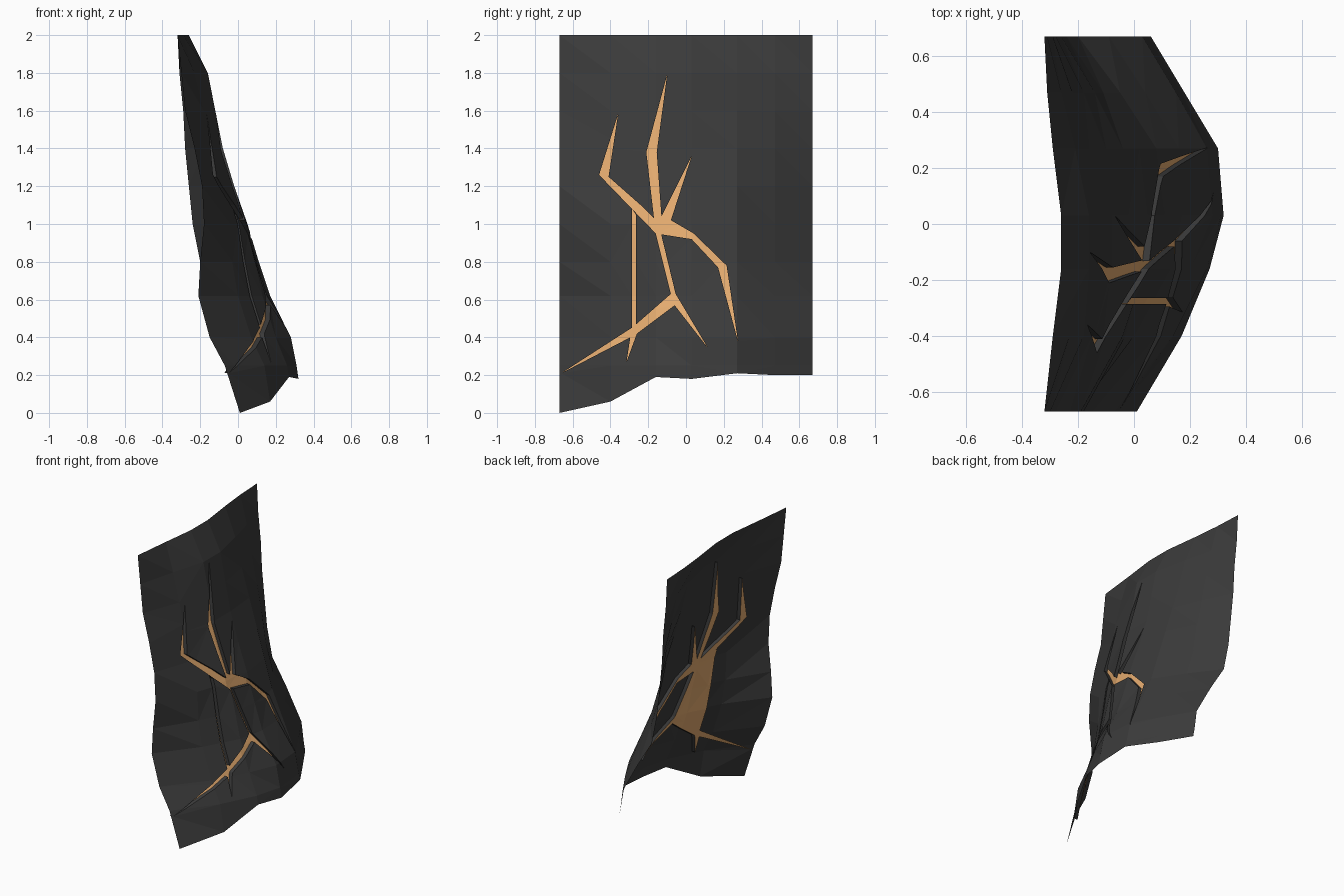
import bpy
import bmesh
from mathutils import Vector
from mathutils.geometry import delaunay_2d_cdt

cube = bpy.data.objects.get("Cube")
if cube:
    bpy.data.objects.remove(cube, do_unlink=True)


def make_material(name, colour):
    material = bpy.data.materials.new(name)
    material.use_nodes = True
    material.diffuse_color = colour
    material.node_tree.nodes["Principled BSDF"].inputs["Base Color"].default_value = colour
    return material


dark_rock = make_material("dark rock", (0.043, 0.043, 0.043, 1))
glowing_orange = make_material("glowing orange", (0.78, 0.41, 0.16, 1))

# Bent sheet: vertical profiles (x at each height) spaced along the depth
levels = [0.25, 0.4, 0.62, 0.8, 1, 1.2, 1.4, 1.6, 1.8, 2]
profiles = [  # depth y, bottom height, x values from bottom to top
    (-0.67, 0, [0.01, -0.07, -0.15, -0.21, -0.2, -0.18, -0.19, -0.23, -0.28, -0.3, -0.32]),
    (-0.4, 0.06, [0.17, 0.14, 0.07, 0, -0.03, -0.04, -0.1, -0.14, -0.18, -0.23, -0.29]),
    (-0.16, 0.19, [0.27, 0.26, 0.2, 0.13, 0.09, 0.04, -0.02, -0.08, -0.12, -0.16, -0.26]),
    (0.03, 0.18, [0.32, 0.31, 0.28, 0.17, 0.11, 0.05, -0.02, -0.08, -0.12, -0.16, -0.26]),
    (0.27, 0.21, [0.3, 0.29, 0.26, 0.16, 0.08, 0.02, -0.04, -0.1, -0.16, -0.21, -0.29]),
    (0.47, 0.2, [0.18, 0.17, 0.15, 0.04, -0.05, -0.11, -0.14, -0.18, -0.22, -0.26, -0.31]),
    (0.67, 0.2, [0.06, 0.05, 0.03, -0.09, -0.2, -0.24, -0.26, -0.28, -0.29, -0.31, -0.32]),
]

# Crack branches, outlined in (y, z)
branches = {
    "upper_front": [(-0.36, 1.58), (-0.46, 1.26), (-0.16, 0.95), (-0.15, 1.01),
                    (-0.24, 1.1), (-0.41, 1.25)],
    "upper_middle": [(-0.1, 1.79), (-0.21, 1.38), (-0.16, 0.95), (-0.13, 1.04), (-0.155, 1.38)],
    "upper_back": [(0.03, 1.36), (-0.14, 1.02), (-0.16, 0.95), (-0.08, 1.02)],
    "lower_back": [(-0.08, 1.02), (-0.16, 0.95), (0.03, 0.92), (0.17, 0.77),
                   (0.275, 0.38), (0.215, 0.78), (0.04, 0.95)],
    "centre": [(-0.16, 0.95), (-0.08, 0.63), (-0.055, 0.63), (-0.135, 0.96)],
    "lower_middle": [(-0.08, 0.63), (-0.28, 0.455), (-0.26, 0.42), (-0.06, 0.57),
                     (0.115, 0.345), (-0.055, 0.63)],
    "front_link": [(-0.285, 1.08), (-0.285, 0.45), (-0.265, 0.45), (-0.265, 1.05)],
    "lower_front": [(-0.66, 0.21), (-0.295, 0.4), (-0.315, 0.27), (-0.26, 0.42),
                    (-0.28, 0.455)],
}
# Rock plate enclosed by the branches
island = [(-0.275, 1.08), (-0.275, 0.45), (-0.07, 0.63), (-0.15, 0.95)]
CRACK_DEPTH = 0.025


def along_profile(profile, z):
    heights = [profile[1]] + levels
    for i in range(len(levels)):
        if z <= heights[i + 1] or i == len(levels) - 1:
            t = (z - heights[i]) / (heights[i + 1] - heights[i])
            return profile[2][i] + t * (profile[2][i + 1] - profile[2][i])


def sheet_x(y, z):
    for a, b in zip(profiles, profiles[1:]):
        if y <= b[0] or b is profiles[-1]:
            t = (y - a[0]) / (b[0] - a[0])
            return (1 - t) * along_profile(a, z) + t * along_profile(b, z)


# Lay out the sheet panels and the crack outlines in one flat pattern
points, faces = [], []


def add_outline(outline):
    area = sum(p[0] * q[1] - q[0] * p[1] for p, q in zip(outline, outline[1:] + outline[:1]))
    ordered = outline if area > 0 else outline[::-1]
    start = len(points)
    points.extend(Vector(p) for p in ordered)
    faces.append(list(range(start, len(points))))


for a, b in zip(profiles, profiles[1:]):
    za, zb = [a[1]] + levels, [b[1]] + levels
    for i in range(len(levels)):
        add_outline([(a[0], za[i]), (b[0], zb[i]), (b[0], zb[i + 1]), (a[0], za[i + 1])])
first_branch = len(faces)
for outline in branches.values():
    add_outline(outline)
island_index = len(faces)
add_outline(island)

flat, _, triangles, _, _, sources = delaunay_2d_cdt(points, [], faces, 1, 0.0001, True)

# Raise the pattern into the sheet, with the cracks sunk behind it
rock, glow = bmesh.new(), bmesh.new()
front = [rock.verts.new((sheet_x(p.x, p.y), p.x, p.y)) for p in flat]
floor = [glow.verts.new(v.co - Vector((CRACK_DEPTH, 0, 0))) for v in front]
crack_edges = {}
for tri, source in zip(triangles, sources):
    in_crack = any(first_branch <= s < island_index for s in source)
    if in_crack or island_index in source:
        glow.faces.new([floor[i] for i in tri])
    if in_crack:
        for i, j in zip(tri, tri[1:] + tri[:1]):
            key = (min(i, j), max(i, j))
            crack_edges.setdefault(key, []).append((i, j))
    elif source:
        rock.faces.new([front[i] for i in tri])

# Dark side walls around every crack
back = {}
for uses in crack_edges.values():
    if len(uses) == 1:
        i, j = uses[0]
        for k in (i, j):
            if k not in back:
                back[k] = rock.verts.new(floor[k].co)
        rock.faces.new([front[j], front[i], back[i], back[j]])


def finish(name, bm, material):
    loose = [v for v in bm.verts if not v.link_faces]
    bmesh.ops.delete(bm, geom=loose, context='VERTS')
    mesh = bpy.data.meshes.new(name)
    bm.to_mesh(mesh)
    bm.free()
    mesh.materials.append(material)
    bpy.context.collection.objects.link(bpy.data.objects.new(name, mesh))


finish("rock_sheet", rock, dark_rock)
finish("glowing_cracks", glow, glowing_orange)
